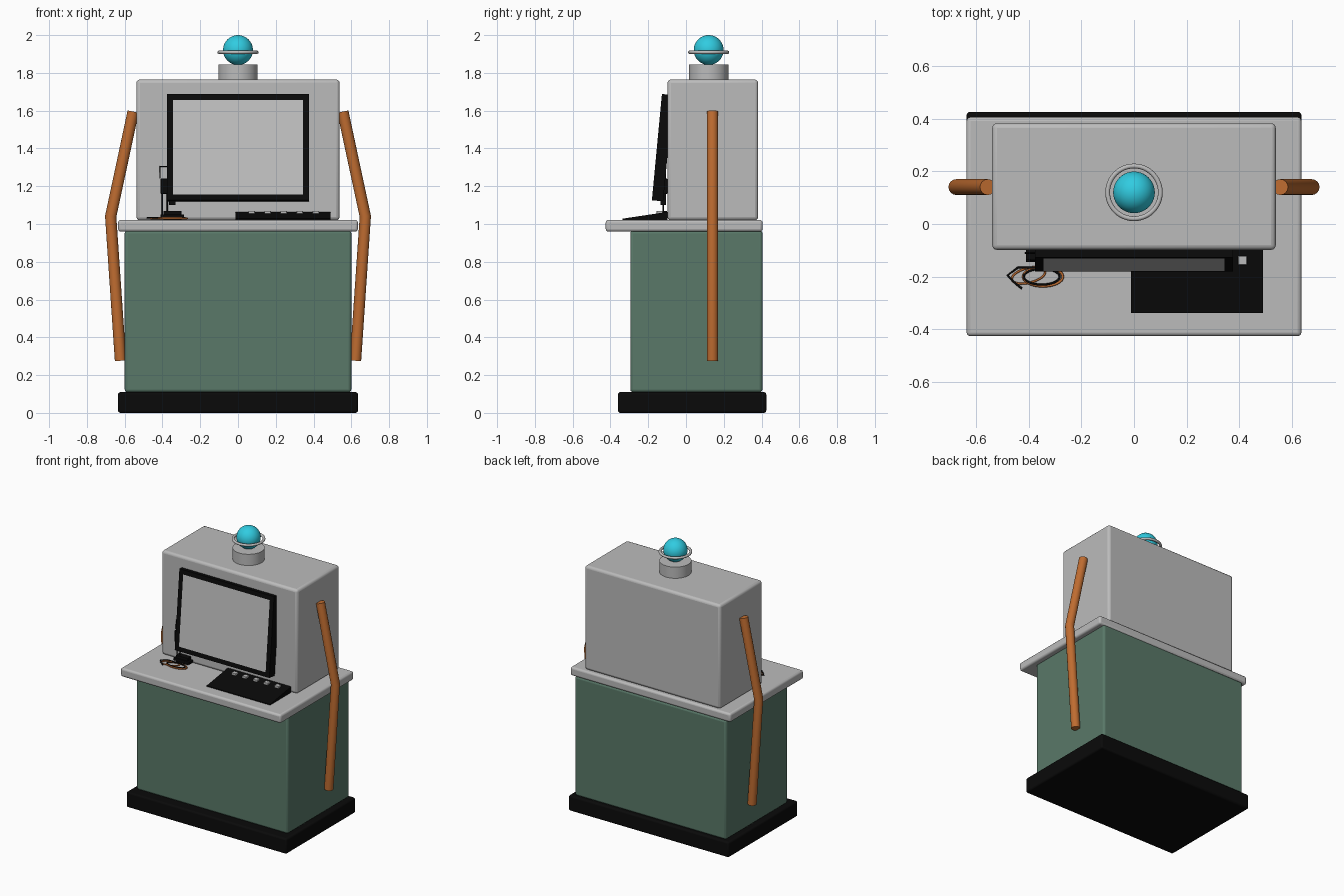
import bpy, bmesh, math
from mathutils import Vector, Matrix

cube = bpy.data.objects.get("Cube")
if cube:
    bpy.data.objects.remove(cube, do_unlink=True)


def material(name, rgb):
    m = bpy.data.materials.new(name)
    m.use_nodes = True
    m.diffuse_color = (*rgb, 1)
    m.node_tree.nodes["Principled BSDF"].inputs["Base Color"].default_value = (*rgb, 1)
    return m


GREY = material("light grey", (0.5, 0.5, 0.5))
SCREEN = material("screen grey", (0.54, 0.54, 0.54))
BLACK = material("black", (0.003, 0.003, 0.003))
GREEN = material("muted green", (0.1, 0.19, 0.14))
ORANGE = material("copper orange", (0.52, 0.15, 0.03))
CYAN = material("cyan", (0.03, 0.6, 0.75))


def add(name, bm, mat):
    mesh = bpy.data.meshes.new(name)
    bm.to_mesh(mesh)
    bm.free()
    ob = bpy.data.objects.new(name, mesh)
    bpy.context.collection.objects.link(ob)
    mesh.materials.append(mat)
    return ob


def smooth(ob):
    bpy.ops.object.select_all(action='DESELECT')
    ob.select_set(True)
    bpy.context.view_layer.objects.active = ob
    bpy.ops.object.shade_smooth_by_angle(angle=math.radians(40))


def box(name, x, y, z, mat, bevel=0.0):
    """Box between (min, max) pairs on each axis."""
    size = [b - a for a, b in (x, y, z)]
    mid = [(a + b) / 2 for a, b in (x, y, z)]
    bm = bmesh.new()
    bmesh.ops.create_cube(bm, size=1, matrix=Matrix.Translation(mid) @ Matrix.Diagonal((*size, 1)))
    ob = add(name, bm, mat)
    if bevel:
        mod = ob.modifiers.new("rounded edges", 'BEVEL')
        mod.width, mod.segments = bevel, 3
        smooth(ob)
    return ob


def tube(name, points, radius, mat, cyclic=False, sides=6):
    """Round rod or wire through the points."""
    cu = bpy.data.curves.new(name, 'CURVE')
    cu.dimensions = '3D'
    cu.bevel_depth, cu.bevel_resolution, cu.use_fill_caps = radius, sides, True
    sp = cu.splines.new('POLY')
    sp.points.add(len(points) - 1)
    for p, co in zip(sp.points, points):
        p.co = (*co, 1)
    sp.use_cyclic_u = cyclic
    sp.use_smooth = True
    cu.materials.append(mat)
    ob = bpy.data.objects.new(name, cu)
    bpy.context.collection.objects.link(ob)
    return ob


def loop(cx, cy, z, rx, ry, n=32, turn=0.0):
    rot = Matrix.Rotation(turn, 3, 'Z')
    return [rot @ Vector((rx * math.cos(a), ry * math.sin(a), 0)) + Vector((cx, cy, z))
            for a in (2 * math.pi * i / n for i in range(n))]


# Body blocks
box("base", (-0.635, 0.635), (-0.36, 0.425), (0, 0.11), BLACK, 0.012)
box("cabinet", (-0.6, 0.6), (-0.295, 0.405), (0.11, 0.965), GREEN, 0.015)
box("countertop", (-0.635, 0.635), (-0.425, 0.405), (0.96, 1.022), GREY, 0.014)
box("head", (-0.538, 0.538), (-0.098, 0.382), (1.02, 1.765), GREY, 0.018)

# Beacon: collar, globe and ring
BEACON = Vector((0, 0.12, 0))
bm = bmesh.new()
bmesh.ops.create_cone(bm, cap_ends=True, segments=48, radius1=0.104, radius2=0.104, depth=0.085,
                      matrix=Matrix.Translation(BEACON + Vector((0, 0, 1.803))))
smooth(add("beacon_collar", bm, GREY))
bm = bmesh.new()
bmesh.ops.create_uvsphere(bm, u_segments=40, v_segments=24, radius=0.079,
                          matrix=Matrix.Translation(BEACON + Vector((0, 0, 1.921))))
smooth(add("beacon_globe", bm, CYAN))
tube("beacon_ring", loop(0, 0.12, 1.909, 0.1, 0.1, 48), 0.009, GREY, True)

# Bent arms on both sides
for side, s in (("left", 1), ("right", -1)):
    tube(side + "_arm", [(s * 0.555, 0.14, 1.595), (s * 0.674, 0.14, 1.04), (s * 0.622, 0.14, 0.276)],
         0.03, ORANGE)

# Tilted monitor, its front face inset for the screen
bm = bmesh.new()
bmesh.ops.create_cube(bm, size=1, matrix=Matrix.Translation((0, 0.03, 0)) @ Matrix.Diagonal((0.75, 0.06, 0.565, 1)))
bm.normal_update()
front = [f for f in bm.faces if f.normal.y < -0.9]
bmesh.ops.inset_region(bm, faces=front, thickness=0.045)
for f in front:
    f.material_index = 1
monitor = add("monitor", bm, BLACK)
monitor.data.materials.append(SCREEN)
monitor.matrix_world = Matrix.Translation((0, -0.154, 1.407)) @ Matrix.Rotation(math.radians(-5.4), 4, 'X')

# Wedge-shaped control panel with a row of keys
panel = box("control_panel", (-0.012, 0.49), (-0.337, -0.098), (1.02, 1.064), BLACK)
for v in panel.data.vertices:
    if v.co.y < -0.2 and v.co.z > 1.04:
        v.co.z = 1.028
for i in range(5):
    x = 0.072 + i * 0.085
    box("key_%d" % (i + 1), (x - 0.017, x + 0.017), (-0.155, -0.122), (1.045, 1.07), GREY, 0.003)

# Small wall-mounted tool with a wire bracket and stand
box("tool_body", (-0.41, -0.34), (-0.135, -0.098), (1.16, 1.24), BLACK, 0.004)
box("tool_nozzle", (-0.365, -0.33), (-0.135, -0.105), (1.1, 1.165), BLACK, 0.004)
tube("tool_bracket", [(-0.413, -0.11, 1.24), (-0.413, -0.11, 1.305), (-0.37, -0.11, 1.305), (-0.37, -0.11, 1.24)],
     0.003, BLACK, sides=2)
for i, x in enumerate((-0.4, -0.375)):
    tube("tool_stem_%d" % (i + 1), [(x, -0.12, 1.03), (x, -0.12, 1.17)], 0.004, BLACK, sides=2)
box("tool_stand", (-0.41, -0.285), (-0.145, -0.1), (1.03, 1.05), BLACK, 0.003)
box("tool_foot", (-0.395, -0.3), (-0.14, -0.1), (1.018, 1.07), BLACK, 0.003)

# Coiled cables lying on the counter
tube("copper_cable_outer", loop(-0.345, -0.2, 1.03, 0.075, 0.036), 0.005, ORANGE, True, 2)
tube("copper_cable_inner", loop(-0.4, -0.195, 1.029, 0.065, 0.028, turn=0.25), 0.004, ORANGE, True, 2)
tube("black_cable", loop(-0.35, -0.2, 1.034, 0.068, 0.03), 0.004, BLACK, True, 2)
tube("cable_end", [(-0.36, -0.165, 1.032), (-0.44, -0.165, 1.032), (-0.48, -0.195, 1.032),
                   (-0.45, -0.225, 1.032), (-0.425, -0.245, 1.032)], 0.004, BLACK, sides=2)
